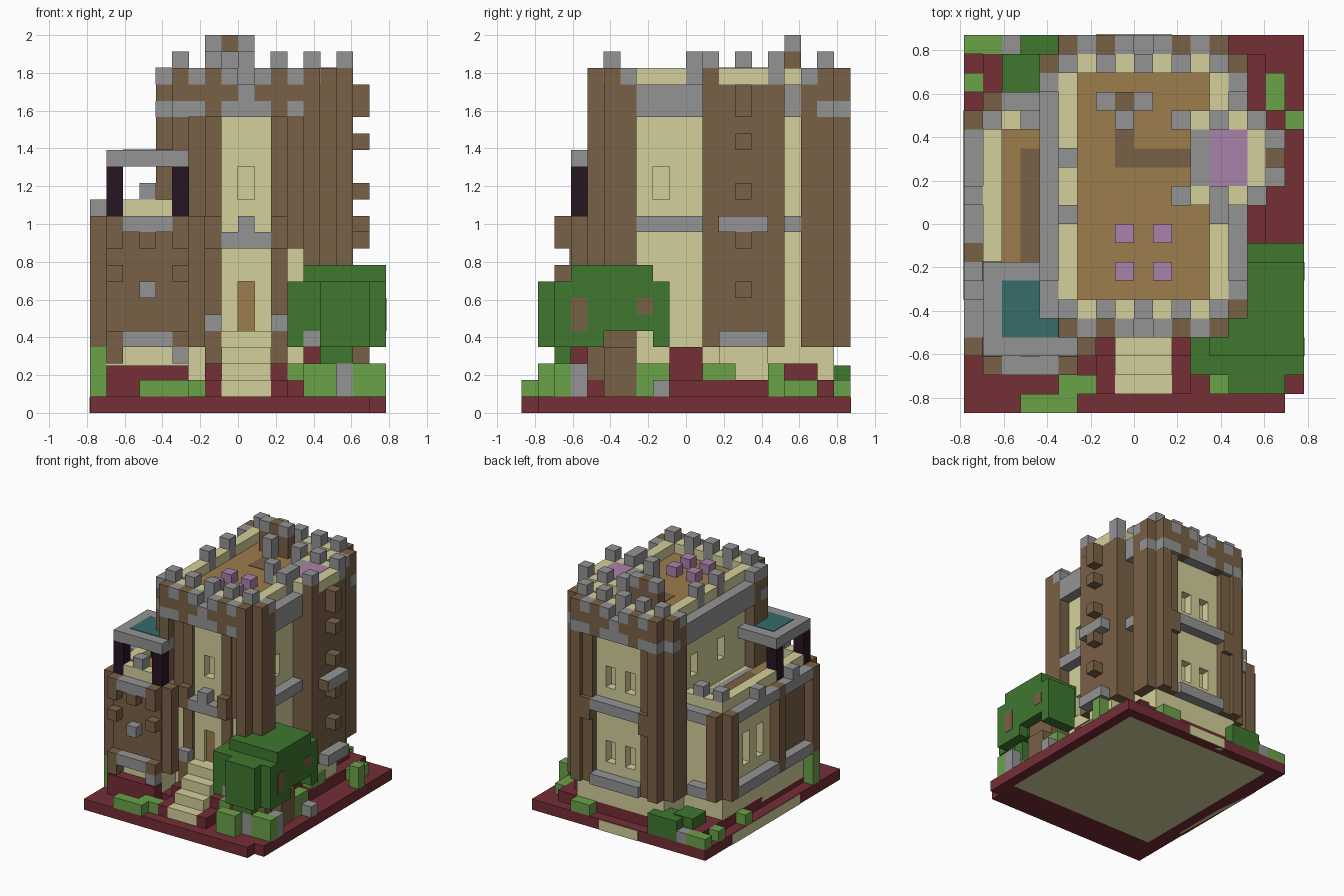
import bpy
import bmesh
from mathutils import Matrix, Vector

old = bpy.data.objects.get("Cube")
if old:
    bpy.data.objects.remove(old)

UNIT = 2 / 23  # edge of one building block


def material(name, r, g, b):
    linear = [((c / 255 + 0.055) / 1.055) ** 2.4 for c in (r, g, b)] + [1]
    mat = bpy.data.materials.new(name)
    mat.use_nodes = True
    mat.diffuse_color = linear
    mat.node_tree.nodes["Principled BSDF"].inputs["Base Color"].default_value = linear
    return mat


brown = material("timber brown", 121, 97, 70)
cream = material("cream plaster", 212, 208, 155)
gray = material("stone gray", 148, 148, 148)
red = material("dark red earth", 117, 46, 54)
leaf = material("dark leaf green", 62, 119, 47)
grass = material("light grass green", 107, 162, 73)
tan = material("tan boards", 158, 125, 76)
purple = material("dusty purple", 170, 130, 170)
plum = material("dark plum", 39, 22, 36)
teal = material("deep teal", 54, 108, 108)

parts = {}


def block(part, mat, x, y, z, w=1, d=1, h=1):
    """Add a box to a named part: low corner, then width, depth, height in blocks."""
    if part not in parts:
        parts[part] = (mat, bmesh.new())
    centre = Vector((x + w / 2, y + d / 2, z + h / 2)) * UNIT
    size = Matrix.Diagonal((w * UNIT, d * UNIT, h * UNIT, 1))
    bmesh.ops.create_cube(parts[part][1], size=1, matrix=Matrix.Translation(centre) @ size)


def stone(part, mat, x, y, z, h=1):
    """A block very slightly proud of the wall it sits in."""
    block(part, mat, x - 0.01, y - 0.01, z, 1.02, 1.02, h)


def finish(part):
    mat, bm = parts[part]
    mesh = bpy.data.meshes.new(part)
    bm.to_mesh(mesh)
    bm.free()
    obj = bpy.data.objects.new(part, mesh)
    if mat:
        mesh.materials.append(mat)
    bpy.context.collection.objects.link(obj)
    return obj


# Ground slab with a pale underside
block("ground", red, -9, -9, 0.3, w=18, d=19, h=0.7)
block("ground", red, -9, -10, 0, w=17, d=3)
block("ground", red, 8, -9, 0, d=19, h=0.9)
block("ground", red, -9, -9, 0, w=1.5, d=19, h=0.9)
block("ground", red, -8, 9, 0, w=16, h=0.9)
block("ground_underside", cream, -7.5, -7, 0, w=15.5, d=16, h=0.3)
block("ground_edge_panels", cream, -2, 9.5, 0, w=4, d=0.55, h=0.95)
block("ground_edge_panels", cream, -9.05, -4, 0, w=0.5, d=10, h=0.95)
block("plinth", red, -8, -7, 1, w=15, d=16)
block("plinth", red, -8, -8, 1, w=5, h=1.9)
block("plinth", red, 5, -1, 1, d=2, h=3)
block("plinth", red, 5, 6, 1, d=2, h=2)
block("plinth", red, 4, -7, 2, w=2, h=2)
for x in (-2, 2):
    block("plinth", red, x, -9, 1, d=3)
    block("plinth", red, x, -7, 2)

# Main tower: plaster core, parapet and roof
block("tower_core", cream, -4, -5, 1.5, w=9, d=14, h=18.5)
for x in (-4, 4):
    block("tower_parapet", cream, x, -5, 20, d=14)
for y in (-5, 8):
    block("tower_parapet", cream, -3, y, 20, w=7)
    for x in range(-4, 5, 2):
        stone("tower_merlons", gray, x, y, 20, h=2)
for y in (0, 3):
    stone("tower_merlons", gray, -4, y, 20, h=2)
stone("tower_merlons", gray, 4, 0, 20, h=2)
block("roof_floor", tan, -3, -4, 20, w=7, d=12, h=0.08)
block("roof_floor_strip", brown, -1, 3, 20, w=4, h=0.12)
block("roof_floor_strip", brown, -1, 4, 20, h=0.12)
for x in (-1, 1):
    for y in (-3, -1):
        block("roof_stools", purple, x, y, 20)
for x in (-2, 0):
    block("roof_chimney_stone", gray, x, 6, 22)
    block("roof_chimney_timber", brown, x, 6, 20, h=2)
block("roof_chimney_stone", gray, -1, 5, 20, h=2)
block("roof_chimney_timber", brown, -1, 6, 20, h=3)

# Top frieze of timber and stone, same on front and back
for y in (-6, 9):
    for x in (-4, -2, 2, 4):
        block("frieze_timber", brown, x, y, 18, h=3)
    for x in (-3, 3):
        block("frieze_stone", gray, x, y, 18)
        block("frieze_timber", brown, x, y, 19)
        block("frieze_stone", gray, x, y, 20)
    block("frieze_stone", gray, -1, y, 18, w=3)
    block("frieze_stone", gray, 0, y, 19)
    for x in (-1, 1):
        block("frieze_timber", brown, x, y, 19)
        block("frieze_stone", gray, x, y, 20)
for x, y in ((-4, -6), (-5, -5), (-4, 9), (-5, 8), (4, 9), (5, 8)):
    stone("corner_stones", gray, x, y, 18)

# Front columns, with shallow timber beside the middle panel
for x in (-4, 4):
    block("front_columns", brown, x, -6, 3, h=15)
for x in (-3, 3):
    block("front_infill", brown, x, -5.2, 10, d=0.3, h=8)
for x in (-2, 2):
    block("front_infill", brown, x, -5.3, 5, d=0.4, h=13)
    block("front_columns", brown, x, -6, 10, h=2)
    block("front_columns", brown, x, -6, 2, h=3)
    block("front_stones", gray, x, -6, 5)
block("front_band", gray, -1, -6, 10, w=3)
block("front_band", gray, 0, -6, 11)

# Back columns around a wide plaster panel
for x in (-4, 4):
    block("back_columns", brown, x, 9, 4, h=14)
for x in (-3, 3):
    block("back_columns", brown, x, 9, 4, d=0.6, h=14)
    block("back_columns", brown, x, 9, 10, h=2)
for z in (4, 11):
    block("back_bands", gray, -2, 9, z, w=5)

# Tower side cladding
for x in (-5, 5):
    for y in (-5, 7):
        block("corner_columns", brown, x, y, 4, d=2, h=16)
    for y in (-5, 8):
        block("corner_columns", brown, x, y, 20)
    for y in (-4, 7):
        block("corner_stones", gray, x, y, 20)
    block("side_bands", gray, x, -3, 18, d=10, h=2)
    block("side_bands", gray, x, -3, 11, d=10)
stone("corner_stones", gray, -5, -5, 20, h=1.02)

# Stair turret with crenellated top
block("turret_core", brown, 3, 1, 4, w=4, d=5, h=16)
block("turret_base", cream, 4, 2, 1.5, w=2.8, d=3, h=2.5)
for y in (1, 5):
    block("turret_parapet", cream, 3, y, 20, w=4)
    for x in (2, 4, 6):
        stone("turret_merlons", gray, x, y, 21)
    for x in (2, 4):
        stone("turret_merlons", gray, x, y, 20)
stone("turret_corner", brown, 6, 1, 20)
stone("turret_merlons", gray, 6, 5, 20)
block("turret_parapet", cream, 6, 2, 20, d=3)
block("turret_inner_wall", gray, 3, 2, 20, d=3)
block("turret_floor", purple, 4, 2, 20, w=2, d=3, h=1.03)
for z in (4, 11):
    block("turret_bands", gray, 7, 2, z, d=3)
block("turret_band_end", brown, 7, 1.95, 11, d=0.1)
block("turret_studs", brown, 7, 3, 18, h=2)
for z in (7, 10, 13, 16):
    block("turret_studs", brown, 7, 3, z)

# Side wing
block("wing_core", cream, -8, -7, 1.5, w=5, d=13, h=10.5)
block("wing_front_panel", brown, -8, -7.1, 4, w=5, d=0.3, h=7.98)
block("wing_side_panel", brown, -8.1, -7, 4, w=0.3, d=5, h=7.98)
for x in (-8, -4):
    block("wing_studs", brown, x, -8, 10, h=2)
    block("wing_studs", brown, x, -8, 8)
    block("wing_studs", brown, x, -8, 4)
block("wing_studs", brown, -8, -8, 3)
block("wing_studs", brown, -6, -8, 10)
for x, z in ((-6, 7), (-4, 3)):
    block("wing_stone_studs", gray, x, -8, z)
for z in (4, 11):
    block("wing_bands", gray, -7, -8, z, w=3)
    block("wing_bands", gray, -9, -6, z, d=4)
    block("wing_bands", gray, -9, -1, z, d=6)
    block("wing_bands", gray, -7, 6, z, w=2)
for y in (-7, -2, 5):
    block("wing_columns", brown, -9, y, 4, h=8)
block("wing_columns", brown, -3, -7, 4, h=8)
block("wing_columns", brown, -8, 6, 4, h=8)
block("wing_parapet", cream, -8, -7, 12, d=13)
for y in (-7, 5):
    block("wing_parapet", cream, -7, y, 12, w=3)
for y in (-4, 1):
    block("wing_merlons", gray, -9, y, 12)
for x, y in ((-6, -7), (-8, 5), (-6, 5)):
    stone("wing_merlons", gray, x, y, 13)
block("wing_floor", tan, -7, -6, 12, w=2, d=11, h=0.08)
block("wing_floor_strip", brown, -6, -2, 12, d=6, h=0.12)

# Balcony canopy
for x, y in ((-8, -7), (-4, -7), (-8, -3)):
    stone("canopy_posts", plum, x, y, 12, h=3)
block("canopy", gray, -8, -7, 15, w=5, d=5)
block("canopy_top", teal, -7, -6, 15.95, w=3, d=3, h=0.1)

# Front steps and door
for step in range(4):
    block("front_steps", cream, -1, step - 9, 1, w=3, h=step + 1)
block("door", tan, 0, -4.7, 5, d=0.2, h=3)

# Windows and doorway cut into the plaster
for z in (6, 13):
    for x in (-1, 1):
        block("opening_cutter", None, x, 8.2, z, h=2)
    block("opening_cutter", None, 4.2, -2, z, h=2)
for y in (0, 4):
    block("opening_cutter", None, -4.2, y, 14, h=2)
for y in (0, 2):
    block("opening_cutter", None, -8.2, y, 6, h=3)
block("opening_cutter", None, 0, -5.2, 13, h=2)
block("opening_cutter", None, 0, -5.2, 5, d=0.7, h=3)

# Tree beside the steps
block("tree_trunk", brown, 5, -6, 1, w=2, d=3, h=5)
block("tree_trunk", brown, 7, -5, 1, d=2, h=3)
for y, h in ((-7, 2), (-3, 1)):
    block("tree_trunk", brown, 8.03, y, 7 - h, h=h)
block("tree_crown", leaf, 4, -7, 6, w=5, d=2, h=3)
block("tree_crown", leaf, 5, -5, 6, w=4, d=3, h=3)
block("tree_crown", leaf, 3, -8, 5, w=5, d=2, h=3)
block("tree_crown", leaf, 3, -8, 4, d=2)
block("tree_crown", leaf, 5, -9, 4, w=3, h=4)
block("tree_crown", leaf, 5, -8, 3, w=2, h=2)
block("tree_crown", leaf, 6, -2, 4, w=3, h=4)
block("tree_crown", leaf, 8, -8, 4, d=3, h=4)
block("tree_crown", leaf, 8, -5, 5, d=3, h=3)

# Hedges, grass tufts and loose stones
block("back_hedge", leaf, -7, 7, 1, w=2, d=2, h=2)
block("back_hedge", leaf, -6, 8, 1, w=3, d=2, h=1.9)
for x, y, w, d, h in ((-9, 9, 2, 1, 1), (-9, 7, 1, 1, 1), (7, 6, 1, 2, 1), (8, 5, 1, 1, 2),
                      (-4, -9, 2, 1, 1), (-6, -10, 3, 1, 1), (4, -9, 2, 1, 2),
                      (7, -8, 2, 1, 2), (6, 1, 1, 2, 2), (3, -7, 1, 1, 2),
                      (-9, -7, 1, 1, 3), (-9, 3, 1, 1, 1), (7, -3, 1, 2, 2), (3, 9, 2, 1, 1)):
    block("grass_tufts", grass, x, y, 1, w, d, h)
for x, y, z, h in ((-7, 9, 1, 1), (-8, 8, 1, 1), (6, -8, 1, 2), (8, -7, 1, 2),
                   (8, -2, 1, 1), (4, -8, 4, 1)):
    block("loose_stones", gray, x, y, z, h=h)

made = {part: finish(part) for part in parts}
cutter = made["opening_cutter"]
cutter.hide_render = True
cutter.hide_set(True)
for part in ("tower_core", "wing_core"):
    cut = made[part].modifiers.new("openings", "BOOLEAN")
    cut.object = cutter
    cut.solver = "EXACT"
